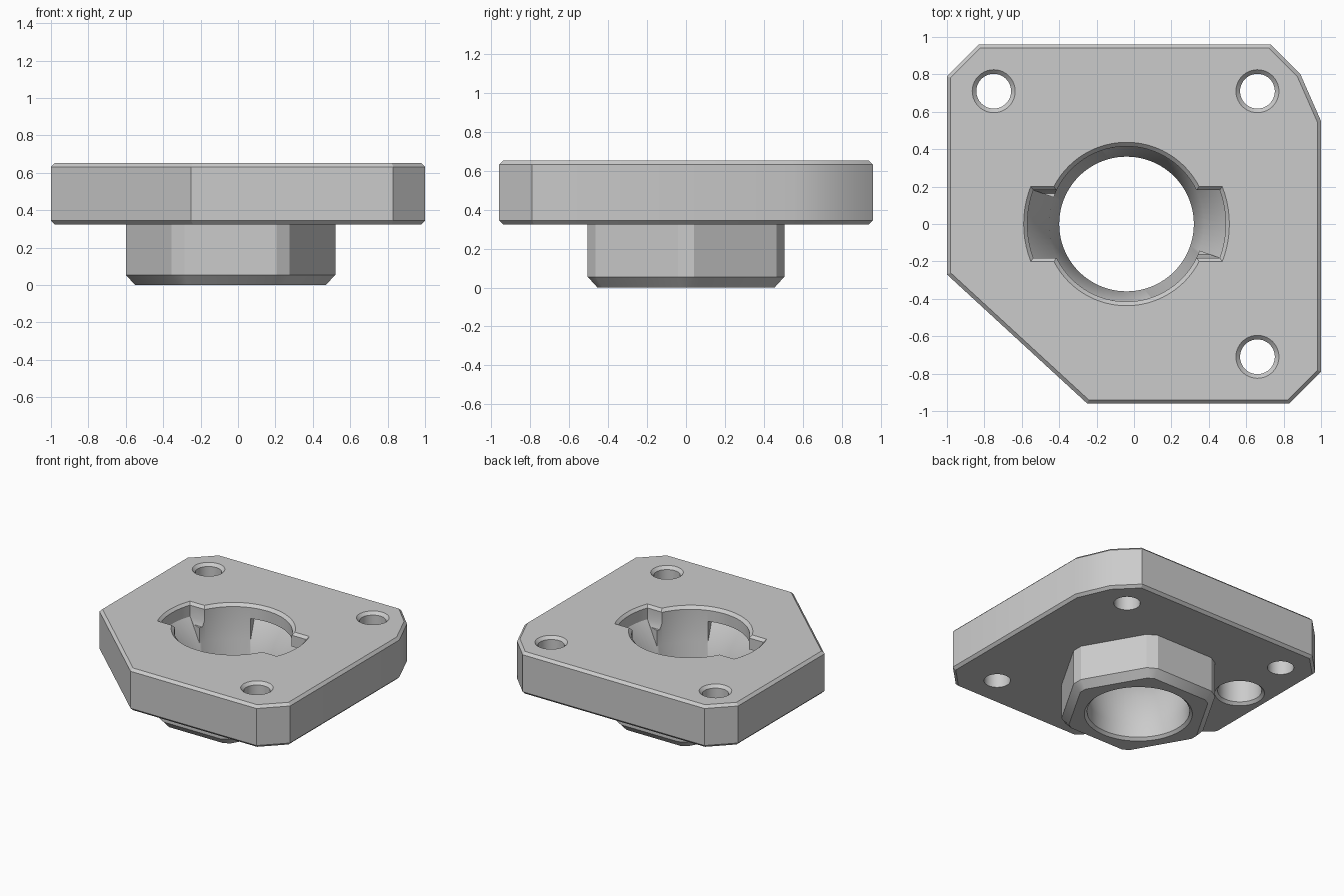
import bpy, bmesh
from math import sin, cos, pi, radians

cube = bpy.data.objects.get("Cube")
if cube:
    bpy.data.objects.remove(cube, do_unlink=True)

CX = -0.04   # x of the bore axis

grey = bpy.data.materials.new("plain grey")
grey.use_nodes = True
colour = (0.6, 0.6, 0.6, 1)
grey.diffuse_color = colour
grey.node_tree.nodes["Principled BSDF"].inputs["Base Color"].default_value = colour


def loft(name, rings):
    """Closed solid through rings of (points, z), bottom to top."""
    bm = bmesh.new()
    loops = [[bm.verts.new((x, y, z)) for x, y in pts] for pts, z in rings]
    n = len(loops[0])
    bm.faces.new(loops[0][::-1])
    bm.faces.new(loops[-1])
    for a, b in zip(loops, loops[1:]):
        for i in range(n):
            j = (i + 1) % n
            bm.faces.new((a[i], a[j], b[j], b[i]))
    bmesh.ops.recalc_face_normals(bm, faces=bm.faces)
    mesh = bpy.data.meshes.new(name)
    bm.to_mesh(mesh)
    bm.free()
    mesh.materials.append(grey)
    obj = bpy.data.objects.new(name, mesh)
    bpy.context.collection.objects.link(obj)
    return obj


def inset(pts, d):
    """Offset a counter-clockwise convex outline inward."""
    out = []
    n = len(pts)
    for i in range(n):
        (ax, ay), (bx, by), (cx, cy) = pts[i - 1], pts[i], pts[(i + 1) % n]
        ux, uy, vx, vy = bx - ax, by - ay, cx - bx, cy - by
        lu, lv = (ux * ux + uy * uy) ** 0.5, (vx * vx + vy * vy) ** 0.5
        n1, n2 = (-uy / lu, ux / lu), (-vy / lv, vx / lv)
        k = d / (1 + n1[0] * n2[0] + n1[1] * n2[1])
        out.append((bx + k * (n1[0] + n2[0]), by + k * (n1[1] + n2[1])))
    return out


def arc(r, a0, a1, steps):
    return [(r * cos(a0 + (a1 - a0) * i / steps), r * sin(a0 + (a1 - a0) * i / steps))
            for i in range(steps + 1)]


def place(pts, turn=0, x=CX, y=0):
    c, s = cos(turn), sin(turn)
    return [(x + c * px - s * py, y + s * px + c * py) for px, py in pts]


def lathe(name, profile, x, y, n):
    return loft(name, [(place(arc(r, 0, 2 * pi, n)[:-1], 0, x, y), z) for r, z in profile])


def boolean(target, tool, operation):
    mod = target.modifiers.new(tool.name, "BOOLEAN")
    mod.operation, mod.solver, mod.object = operation, "EXACT", tool
    bpy.context.view_layer.objects.active = target
    bpy.ops.object.modifier_apply(modifier=mod.name)
    bpy.data.objects.remove(tool, do_unlink=True)


# Plate with chamfered rims
outline = [(-1, 0.79), (-1, -0.27), (-0.25, -0.96), (0.83, -0.96), (1, -0.79),
           (1, 0.55), (0.89, 0.80), (0.73, 0.96), (-0.83, 0.96)]
rim = inset(outline, 0.02)
plate = loft("mounting_plate", [(rim, 0.325), (outline, 0.345), (outline, 0.632), (rim, 0.652)])

# Hexagonal boss with clipped corners
hexagon = []
for i in range(6):
    hexagon += place([(0.56, -0.04), (0.56, 0.04)], i * pi / 3)
boss = loft("hex_boss", [(inset(hexagon, 0.05), 0), (hexagon, 0.055), (hexagon, 0.45)])
boolean(plate, boss, "UNION")

# Stepped bore
bore = lathe("bore_cutter", [(0.48, -0.1), (0.36, 0.02), (0.36, 0.13), (0.415, 0.38),
                             (0.415, 0.63), (0.457, 0.672)], CX, 0, 96)
boolean(plate, bore, "DIFFERENCE")

# Two bayonet entries, each leading to a tapered groove under the lip
A = radians(20)
for turn in (0, pi):
    def entry(r, w):
        a = A * w / 0.181 * 0.53 / r
        return place([(0.25, -w)] + arc(r, -a, a, 10) + [(0.25, w)], turn)

    def groove(r):
        return place([(0, 0)] + arc(r, -A, radians(108), 32), turn)

    slot = loft("groove_cutter", [(groove(0.40), 0.358), (groove(0.53), 0.545)])
    boolean(plate, slot, "DIFFERENCE")
    notch = loft("entry_cutter", [(entry(0.48, 0.164), 0.5), (entry(0.53, 0.181), 0.545),
                                  (entry(0.53, 0.181), 0.632), (entry(0.57, 0.221), 0.672)])
    boolean(plate, notch, "DIFFERENCE")

# Countersunk screw holes
for x, y in ((-0.75, 0.71), (0.66, 0.71), (0.66, -0.71)):
    hole = lathe("hole_cutter", [(0.093, 0.2), (0.093, 0.63), (0.137, 0.674)], x, y, 40)
    boolean(plate, hole, "DIFFERENCE")

# Blind pocket in the underside
pocket = lathe("pocket_cutter", [(0.2, 0.3), (0.155, 0.345), (0.155, 0.53)], -0.76, 0.25, 48)
boolean(plate, pocket, "DIFFERENCE")

bpy.ops.object.select_all(action="DESELECT")
plate.select_set(True)
bpy.context.view_layer.objects.active = plate
bpy.ops.object.shade_smooth_by_angle(angle=radians(29))
